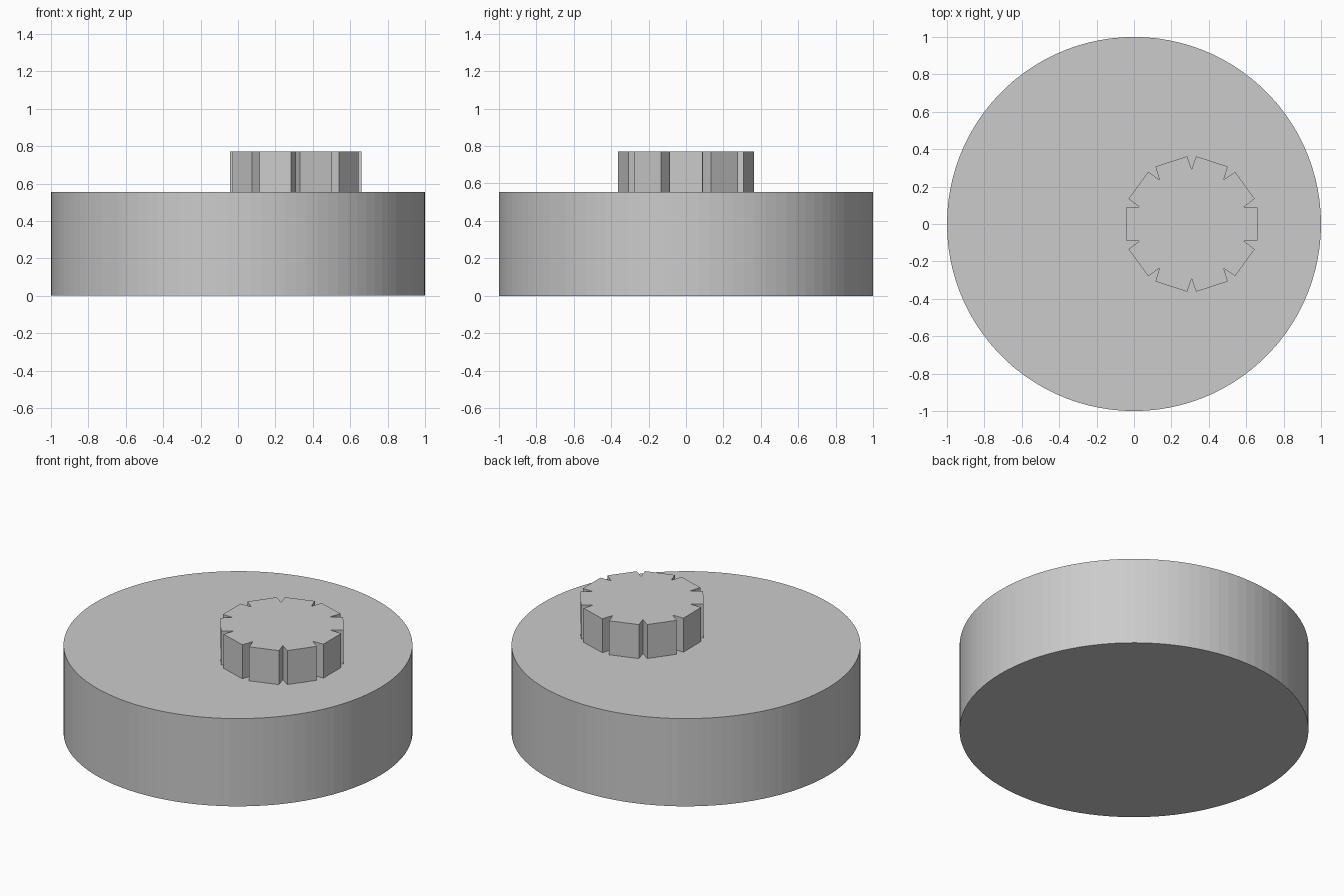
import bpy
import bmesh
from math import radians, sin, cos, pi

cube = bpy.data.objects.get("Cube")
if cube:
    bpy.data.objects.remove(cube, do_unlink=True)

GREY = (0.6, 0.6, 0.6, 1)
grey = bpy.data.materials.new("plain_grey")
grey.use_nodes = True
grey.diffuse_color = GREY
grey.node_tree.nodes["Principled BSDF"].inputs["Base Color"].default_value = GREY


def extruded(name, outline, bottom, top):
    """Extrude a closed xy outline between two heights."""
    bm = bmesh.new()
    face = bm.faces.new([bm.verts.new((x, y, bottom)) for x, y in outline])
    result = bmesh.ops.extrude_face_region(bm, geom=[face])
    raised = [g for g in result["geom"] if isinstance(g, bmesh.types.BMVert)]
    bmesh.ops.translate(bm, verts=raised, vec=(0, 0, top - bottom))
    bmesh.ops.recalc_face_normals(bm, faces=bm.faces)
    mesh = bpy.data.meshes.new(name)
    bm.to_mesh(mesh)
    bm.free()
    mesh.materials.append(grey)
    obj = bpy.data.objects.new(name, mesh)
    bpy.context.collection.objects.link(obj)
    return obj


# Round base
SIDES = 100
circle = [(cos(2 * pi * i / SIDES), sin(2 * pi * i / SIDES)) for i in range(SIDES)]
extruded("round_base", circle, 0, 0.555)

# Off-centre knob: ten flat sides with a V notch at every corner
NOTCHES = 10
KNOB_X = 0.308
notch = [(-3.8, 0.363), (0, 0.293), (3.8, 0.363)]
outline = []
for i in range(NOTCHES):
    for offset, radius in notch:
        angle = radians(18 + i * 360 / NOTCHES + offset)
        outline.append((KNOB_X + radius * cos(angle), radius * sin(angle)))
extruded("notched_knob", outline, 0.555, 0.77)
